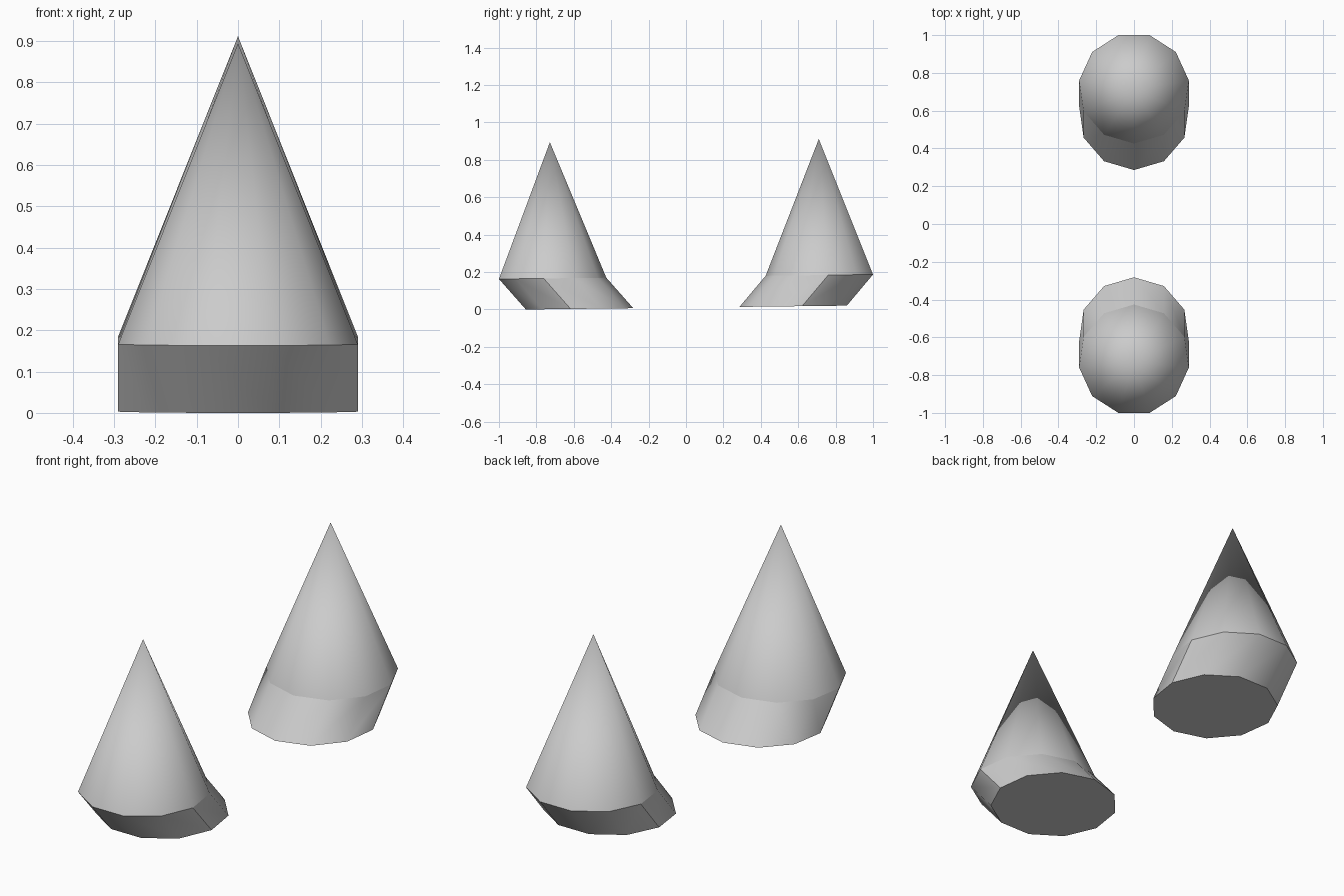
import bpy, bmesh, math
from mathutils import Matrix

if "Cube" in bpy.data.objects:
    bpy.data.objects.remove(bpy.data.objects["Cube"])

SIDES = 11
R = 0.293
RING_Y, BASE_Y = 0.719, 0.577           # centres of the cone ring and of the shifted foot
BASE_Z, RING_Z, TIP_Z = 0.0103, 0.175, 0.903
TILT = Matrix.Translation((0, 0.002, 0)) @ Matrix.Rotation(0.012, 4, 'X')


def ring(bm, side, cy, z):
    # a corner points inward (to y = 0), a flat side points outward
    pts = []
    for i in range(SIDES):
        a = 2 * math.pi * i / SIDES
        pts.append(bm.verts.new((R * math.sin(a), side * (cy - R * math.cos(a)), z)))
    return pts


def finish(bm, name):
    bmesh.ops.recalc_face_normals(bm, faces=bm.faces[:])
    bm.transform(TILT)
    mesh = bpy.data.meshes.new(name)
    bm.to_mesh(mesh)
    bm.free()
    obj = bpy.data.objects.new(name, mesh)
    bpy.context.collection.objects.link(obj)
    bpy.ops.object.select_all(action='DESELECT')
    obj.select_set(True)
    bpy.context.view_layer.objects.active = obj
    bpy.ops.object.shade_smooth_by_angle(angle=math.radians(40))


def spike_cone(name, side):
    bm = bmesh.new()
    low = ring(bm, side, RING_Y, RING_Z)
    tip = bm.verts.new((0, side * RING_Y, TIP_Z))
    for i in range(SIDES):
        bm.faces.new((low[i], low[(i + 1) % SIDES], tip))
    bm.faces.new(low)
    finish(bm, name)


def slanted_foot(name, side):
    bm = bmesh.new()
    low = ring(bm, side, BASE_Y, BASE_Z)
    top = ring(bm, side, RING_Y, RING_Z)
    for i in range(SIDES):
        j = (i + 1) % SIDES
        bm.faces.new((low[i], low[j], top[j], top[i]))
    bm.faces.new(low)
    finish(bm, name)


# Two mirrored spikes, each a cone on a sheared foot
for label, side in (("front", -1), ("back", 1)):
    spike_cone(label + "_spike_cone", side)
    slanted_foot(label + "_spike_foot", side)
